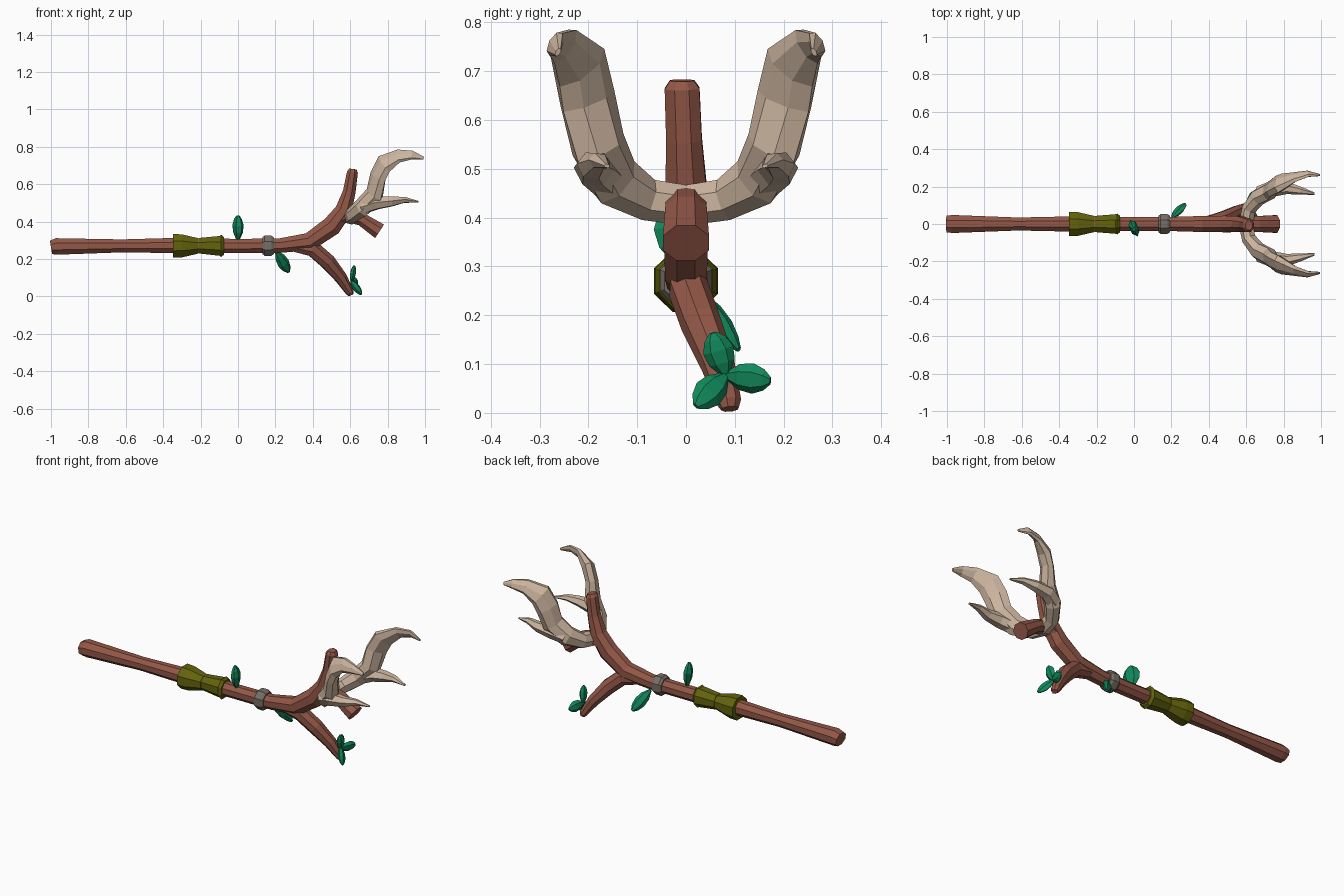
import bpy, bmesh, math
from mathutils import Vector


def material(name, r, g, b):
    m = bpy.data.materials.new(name)
    m.diffuse_color = (r, g, b, 1)
    return m


WOOD = material("brown wood", 0.29, 0.096, 0.063)
ANTLER = material("pale antler", 0.61, 0.465, 0.35)
LEAF = material("leaf green", 0.006, 0.25, 0.105)
WRAP = material("olive wrap", 0.125, 0.125, 0.004)
RING = material("grey ring", 0.185, 0.155, 0.135)


def tube(name, pts, mat, normal, sides=8, flat=True, mirror=False):
    """Loft along pts (x, y, z, radius along normal, radius across), turning the frame with the path."""
    bm = bmesh.new()
    centres = [Vector(p[:3]) for p in pts]
    n = Vector(normal)
    phase, grow = (0.5, 1 / math.cos(math.pi / sides) ** 0.5) if flat else (0, 1)
    rings = []
    for i, c in enumerate(centres):
        t = Vector((0, 0, 0))
        if i > 0:
            t += (c - centres[i - 1]).normalized()
        if i < len(pts) - 1:
            t += (centres[i + 1] - c).normalized()
        t.normalize()
        n = (n - t * n.dot(t)).normalized()
        b = t.cross(n)
        ra, rb = pts[i][3] * grow, pts[i][4] * grow
        ring = []
        for k in range(sides):
            a = (k + phase) * math.tau / sides
            ring.append(bm.verts.new(c + n * ra * math.cos(a) + b * rb * math.sin(a)))
        rings.append(ring)
    for r0, r1 in zip(rings, rings[1:]):
        for k in range(sides):
            j = (k + 1) % sides
            bm.faces.new((r0[k], r0[j], r1[j], r1[k]))
    bm.faces.new(rings[0][::-1])
    bm.faces.new(rings[-1])
    bmesh.ops.recalc_face_normals(bm, faces=bm.faces)
    me = bpy.data.meshes.new(name)
    bm.to_mesh(me)
    bm.free()
    me.materials.append(mat)
    ob = bpy.data.objects.new(name, me)
    bpy.context.collection.objects.link(ob)
    if mirror:
        mod = ob.modifiers.new("mirror", 'MIRROR')
        mod.use_axis = (False, True, False)
        mod.use_mirror_merge = False
    return ob


def leaf(name, base, tip, across, width, thick):
    """Faceted leaf with a central ridge on both sides."""
    b, t = Vector(base), Vector(tip)
    shape = [(0, .25, .4), (.3, .85, .9), (.6, 1, 1), (.85, .7, .7), (1, .25, .3)]
    pts = [(*b.lerp(t, f), width / 2 * w, thick / 2 * h) for f, w, h in shape]
    return tube(name, pts, LEAF, across, sides=6, flat=False)


# Shaft with the limb that sweeps up to the top
tube("shaft", [(-1, 0, .262, .038, .046), (-.97, 0, .267, .046, .05),
               (-.62, 0, .27, .036, .036), (-.35, 0, .272, .042, .042),
               (0, 0, .27, .039, .039), (.22, 0, .271, .04, .04),
               (.38, 0, .292, .05, .045), (.50, 0, .375, .055, .046),
               (.565, 0, .46, .047, .044), (.595, -.004, .56, .035, .038),
               (.612, -.008, .665, .03, .037), (.614, -.008, .681, .02, .026)],
     WOOD, (0, 0, 1))

# Cut stub pointing forward and down
tube("stub_branch", [(.50, 0, .39, .038, .038), (.58, 0, .435, .04, .044),
                     (.66, 0, .412, .036, .044), (.757, 0, .348, .045, .049)],
     WOOD, (0, 0, 1))

# Lower forked branch
tube("lower_branch", [(.30, 0, .272, .034, .034), (.40, .005, .255, .044, .04),
                      (.48, .03, .185, .042, .04), (.55, .065, .1, .033, .034),
                      (.598, .088, .022, .022, .025), (.604, .09, .008, .014, .018)],
     WOOD, (0, 0, 1))

# Antlers, mirrored to both sides
tube("antlers", [(.60, .0, .425, .038, .04), (.615, .08, .437, .037, .042),
                 (.665, .145, .475, .042, .054), (.73, .18, .545, .042, .058),
                 (.75, .203, .64, .033, .062), (.785, .218, .71, .034, .062),
                 (.86, .25, .752, .018, .04), (.93, .268, .756, .013, .026),
                 (.992, .262, .739, .005, .009)],
     ANTLER, (1, 0, 0), sides=7, mirror=True)
tube("antler_tines", [(.67, .16, .475, .035, .04), (.74, .188, .5, .036, .04),
                      (.82, .192, .507, .027, .03), (.89, .178, .516, .016, .02),
                      (.965, .162, .506, .004, .006)],
     ANTLER, (0, 0, 1), sides=6, mirror=True)

# Grip wraps: two flared sleeves
tube("wrap_rear", [(-.347, 0, .27, .066, .068), (-.30, 0, .27, .064, .066),
                   (-.213, 0, .27, .043, .045)], WRAP, (0, 0, 1))
tube("wrap_front", [(-.21, 0, .271, .043, .045), (-.098, 0, .27, .055, .054),
                    (-.09, 0, .27, .062, .058), (-.076, 0, .27, .05, .047)],
     WRAP, (0, 0, 1))

# Metal ring
tube("ring", [(.13, 0, .271, .046, .046), (.143, 0, .271, .056, .055),
              (.178, 0, .271, .056, .055), (.192, 0, .271, .046, .046)],
     RING, (0, 0, 1))

# Leaves: two on the shaft and three at the tip of the lower branch
leaf("leaf_top", (0, -.012, .305), (.0, -.028, .432), (.4, -.9, 0), .098, .05)
leaf("leaf_side", (.205, .035, .24), (.272, .108, .13), (.75, .1, .5), .065, .035)
for i, (tip, across) in enumerate([((.622, .055, .164), (0, 1, .2)),
                                   ((.635, .173, .066), (.2, 0, 1)),
                                   ((.66, .02, .014), (0, .7, -.7))]):
    leaf("leaf_cluster_%d" % (i + 1), (.607, .082, .077), tip, across, .064, .034)
